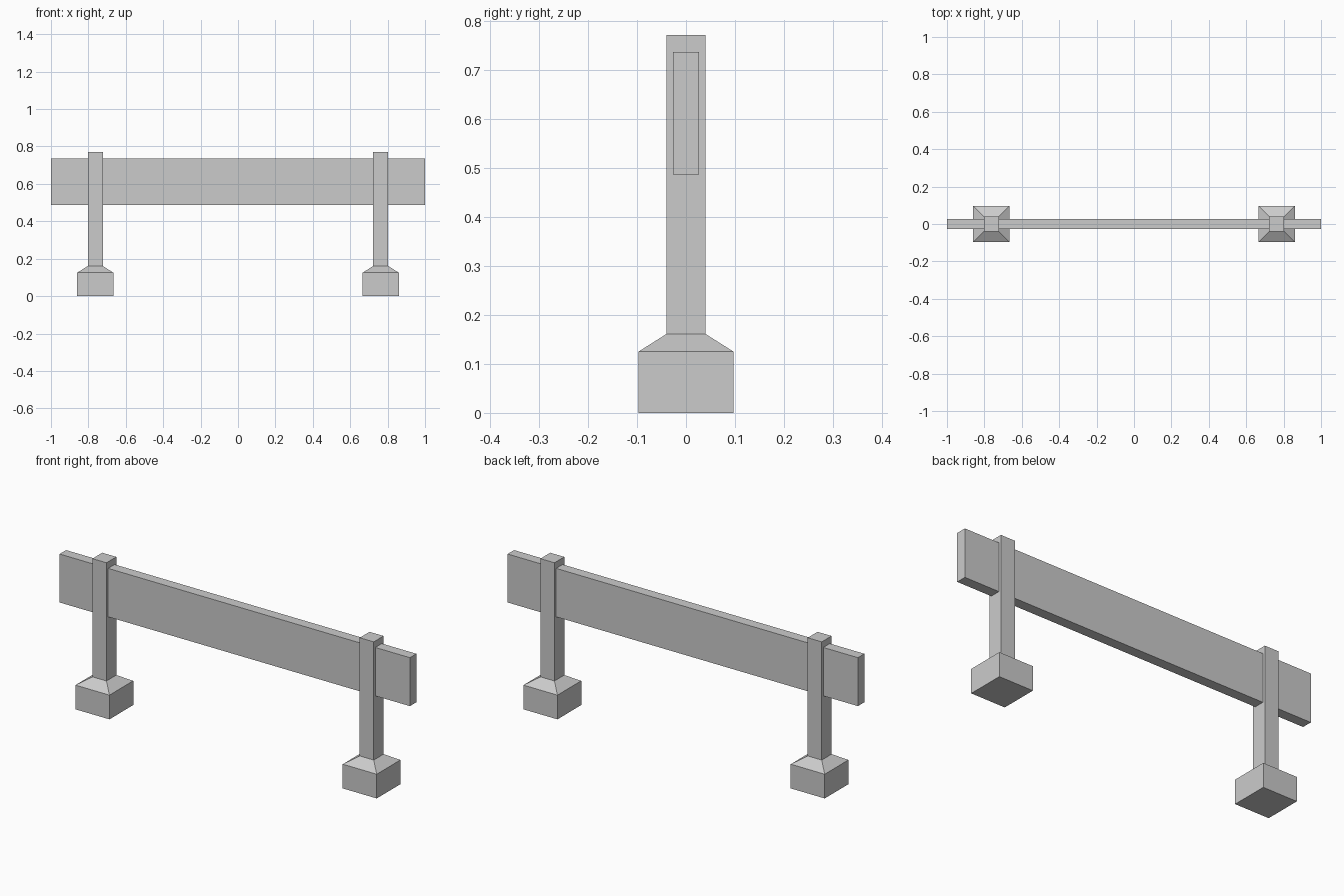
import bpy, bmesh

if "Cube" in bpy.data.objects:
    bpy.data.objects.remove(bpy.data.objects["Cube"])

POST_X = 0.763


def square_stack(name, x, profile):
    """Square column made of (half_width, z) rings, capped at both ends."""
    bm = bmesh.new()
    rings = []
    for h, z in profile:
        rings.append([bm.verts.new((sx * h, sy * h, z))
                      for sx, sy in ((-1, -1), (1, -1), (1, 1), (-1, 1))])
    for a, b in zip(rings, rings[1:]):
        for i in range(4):
            j = (i + 1) % 4
            bm.faces.new((a[i], a[j], b[j], b[i]))
    bm.faces.new(rings[0][::-1])
    bm.faces.new(rings[-1])
    mesh = bpy.data.meshes.new(name)
    bm.to_mesh(mesh)
    bm.free()
    obj = bpy.data.objects.new(name, mesh)
    obj.location.x = x
    bpy.context.collection.objects.link(obj)
    return obj


# Posts with flared block feet
foot_and_post = [(0.097, 0), (0.097, 0.125), (0.04, 0.161), (0.04, 0.771)]
for side, x in (("left", -POST_X), ("right", POST_X)):
    square_stack(f"{side}_post", x, foot_and_post)

# Barrier board running through both posts
bpy.ops.mesh.primitive_cube_add(size=1, location=(0, 0, 0.612))
board = bpy.context.object
board.name = "barrier_board"
board.scale = (2, 0.053, 0.25)
bpy.ops.object.transform_apply(location=False, rotation=False, scale=True)
